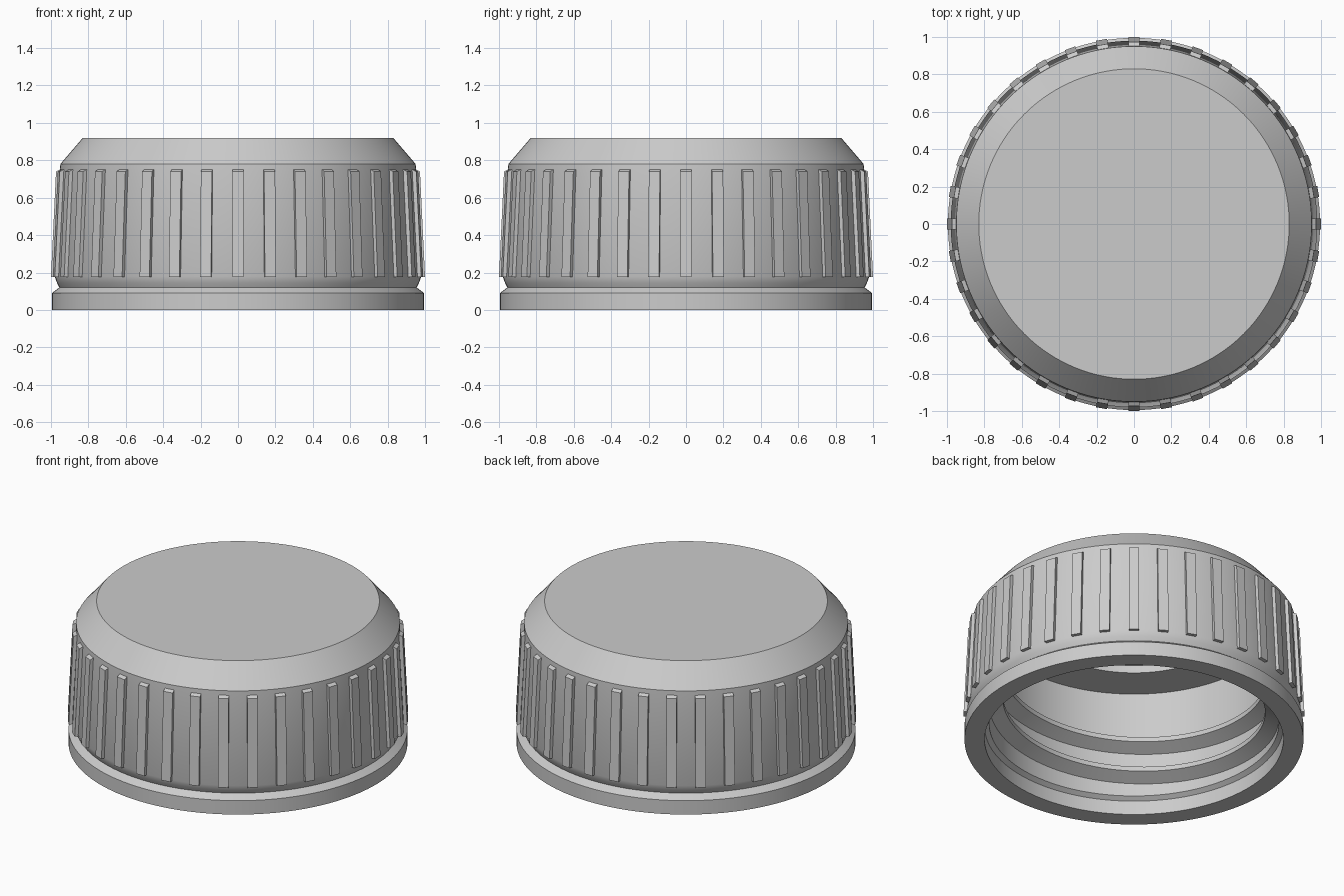
import bpy, bmesh
from math import sin, cos, pi, radians

if "Cube" in bpy.data.objects:
    bpy.data.objects.remove(bpy.data.objects["Cube"], do_unlink=True)

grey = bpy.data.materials.new("cap grey")
grey.use_nodes = True
colour = (0.6, 0.6, 0.6, 1)
grey.diffuse_color = colour
grey.node_tree.nodes["Principled BSDF"].inputs["Base Color"].default_value = colour


def polar(r, a, z):
    return (r * cos(a), r * sin(a), z)


def finish(bm, name, angle):
    bmesh.ops.recalc_face_normals(bm, faces=bm.faces)
    mesh = bpy.data.meshes.new(name)
    bm.to_mesh(mesh)
    bm.free()
    mesh.materials.append(grey)
    obj = bpy.data.objects.new(name, mesh)
    bpy.context.collection.objects.link(obj)
    bpy.ops.object.select_all(action='DESELECT')
    obj.select_set(True)
    bpy.context.view_layer.objects.active = obj
    bpy.ops.object.shade_smooth_by_angle(angle=radians(angle))
    return obj


def bridge(bm, a, b):
    n = len(a)
    for i in range(n):
        j = (i + 1) % n
        bm.faces.new((a[i], a[j], b[j], b[i]))


# Cap shell: one lathe profile, from the inner ceiling round to the top
SEG = 144
profile = [(0.6, 0.85), (0.6, 0.80), (0.85, 0.80), (0.85, 0.11),
           (0.877, 0.09), (0.877, 0), (0.995, 0), (0.995, 0.09), (0.955, 0.12),
           (0.968, 0.145), (0.98, 0.18), (0.95, 0.78), (0.83, 0.92)]
bm = bmesh.new()
rings = [[bm.verts.new(polar(r, 2 * pi * i / SEG, z)) for i in range(SEG)]
         for r, z in profile]
for low, high in zip(rings, rings[1:]):
    bridge(bm, low, high)
bm.faces.new(rings[0])
bm.faces.new(rings[-1])
finish(bm, "cap_shell", 25)

# Grip ribs: tapered bars with a sloped top end
RIBS = 36
rib_profile = [(0.94, 0.175), (1.0, 0.175), (0.973, 0.74), (0.94, 0.757)]
bm = bmesh.new()
for k in range(RIBS):
    a = 2 * pi * k / RIBS
    sides = []
    for half in (-0.03, 0.03):
        sides.append([bm.verts.new((r * cos(a) - half * sin(a),
                                    r * sin(a) + half * cos(a), z))
                      for r, z in rib_profile])
    bridge(bm, *sides)
    for side in sides:
        bm.faces.new(side)
finish(bm, "grip_ribs", 20)

# Internal screw thread: a wedge swept along a helix, fading out at both ends
TURNS, PITCH, START = 2.4, 0.2, 0.12
steps = int(TURNS * 96)
bm = bmesh.new()
sections = []
for i in range(steps + 1):
    t = i / steps
    fade = min(1, 12 * t + 0.05, 12 * (1 - t) + 0.05)
    crest = 0.85 - 0.08 * fade
    a = 2 * pi * TURNS * t
    z = START + PITCH * TURNS * t
    sections.append([bm.verts.new(polar(r, a, z + h)) for r, h in
                     ((0.86, -0.06), (crest, -0.015), (crest, 0.015), (0.86, 0.06))])
for a, b in zip(sections, sections[1:]):
    bridge(bm, a, b)
bm.faces.new(sections[0])
bm.faces.new(sections[-1])
finish(bm, "screw_thread", 25)
